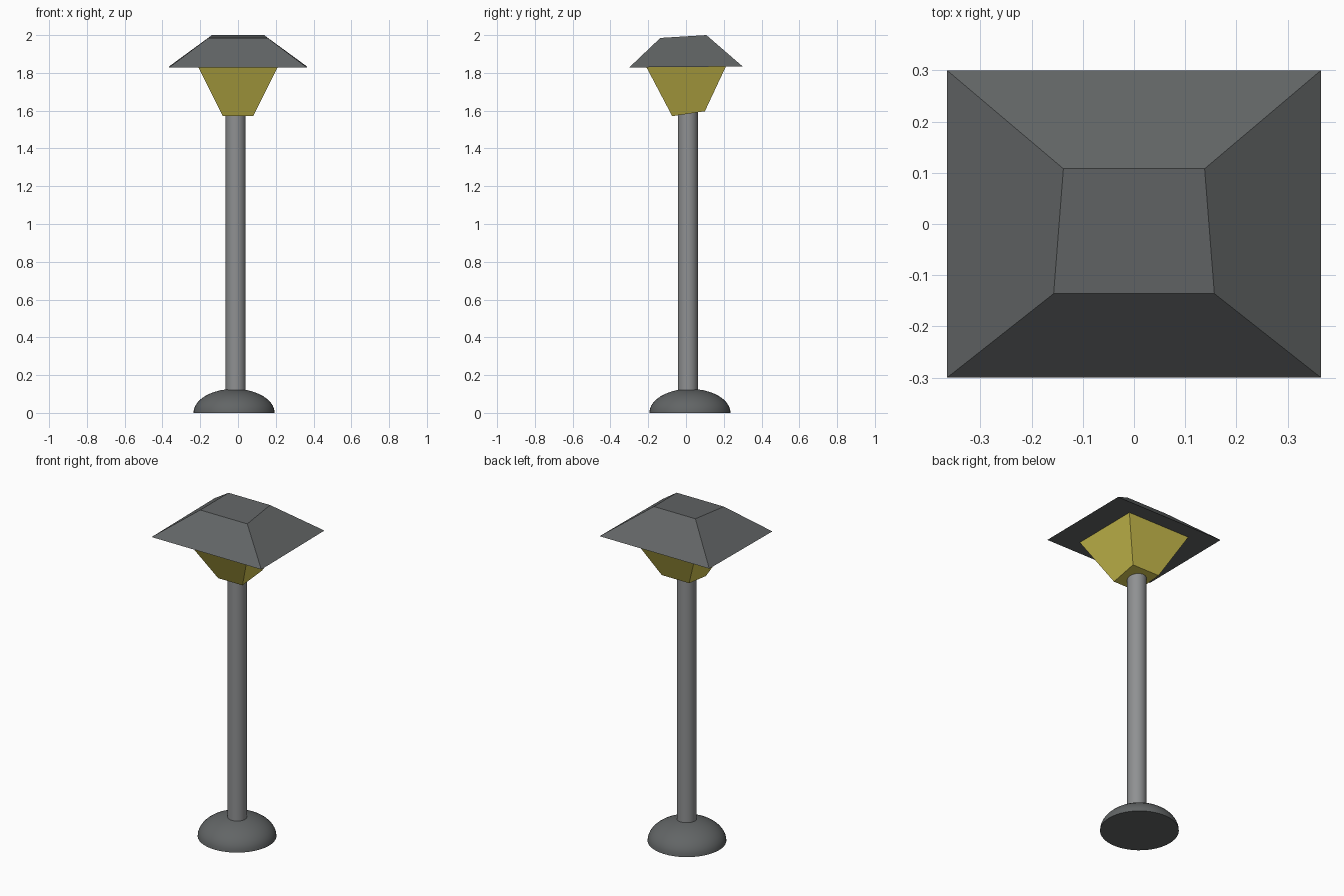
import bpy, bmesh, math

cube = bpy.data.objects.get("Cube")
if cube:
    bpy.data.objects.remove(cube, do_unlink=True)


def material(name, rgb):
    m = bpy.data.materials.new(name)
    m.use_nodes = True
    m.diffuse_color = (*rgb, 1)
    m.node_tree.nodes["Principled BSDF"].inputs["Base Color"].default_value = (*rgb, 1)
    return m


dark_grey = material("dark grey metal", (0.122, 0.13, 0.132))
light_grey = material("light grey metal", (0.275, 0.282, 0.288))
yellow = material("yellow glass", (0.64, 0.55, 0.08))


def finish(name, bm, mat, smooth=False):
    bmesh.ops.recalc_face_normals(bm, faces=bm.faces[:])
    mesh = bpy.data.meshes.new(name)
    bm.to_mesh(mesh)
    bm.free()
    mesh.materials.append(mat)
    ob = bpy.data.objects.new(name, mesh)
    bpy.context.collection.objects.link(ob)
    if smooth:
        bpy.ops.object.select_all(action='DESELECT')
        ob.select_set(True)
        bpy.context.view_layer.objects.active = ob
        bpy.ops.object.shade_smooth_by_angle(angle=math.radians(40))
    return ob


def frustum(name, mat, lower, upper):
    """Tapered box; each end is a (half width, y, z) triple for front and back."""
    bm = bmesh.new()
    rings = []
    for (wf, yf, zf), (wb, yb, zb) in (lower, upper):
        rings.append([bm.verts.new(p) for p in
                      ((-wf, yf, zf), (wf, yf, zf), (wb, yb, zb), (-wb, yb, zb))])
    low, up = rings
    bm.faces.new(low[::-1])
    bm.faces.new(up)
    for i in range(4):
        j = (i + 1) % 4
        bm.faces.new((low[i], low[j], up[j], up[i]))
    return finish(name, bm, mat)


def lathe(name, mat, profile, centre, sides):
    """Turn a (radius, z) profile into a closed round solid."""
    bm = bmesh.new()
    rings = [[bm.verts.new((r * math.cos(math.tau * i / sides),
                            r * math.sin(math.tau * i / sides), z))
              for i in range(sides)] for r, z in profile]
    for a, b in zip(rings, rings[1:]):
        for i in range(sides):
            j = (i + 1) % sides
            bm.faces.new((a[i], a[j], b[j], b[i]))
    bm.faces.new(rings[0][::-1])
    bm.faces.new(rings[-1])
    ob = finish(name, bm, mat, smooth=True)
    ob.location = centre
    return ob


# Domed foot
steps = 10
dome = [(0.215 * math.cos(a), 0.127 * math.sin(a))
        for a in (math.radians(88) * k / steps for k in range(steps + 1))]
lathe("base", dark_grey, dome, (-0.021, 0.021, 0), 48)

# Post
lathe("post", light_grey, [(0.053, 0.05), (0.053, 1.61)], (-0.012, 0.01, 0), 32)

# Lantern glass, its underside tilted up towards the back
frustum("lantern_glass", yellow,
        ((0.081, -0.073, 1.571), (0.091, 0.1, 1.597)),
        ((0.212, -0.211, 1.833), (0.212, 0.213, 1.838)))

# Sloped roof with a tilted top
frustum("roof", dark_grey,
        ((0.365, -0.3, 1.829), (0.365, 0.3, 1.834)),
        ((0.157, -0.136, 1.985), (0.138, 0.108, 2.0)))
